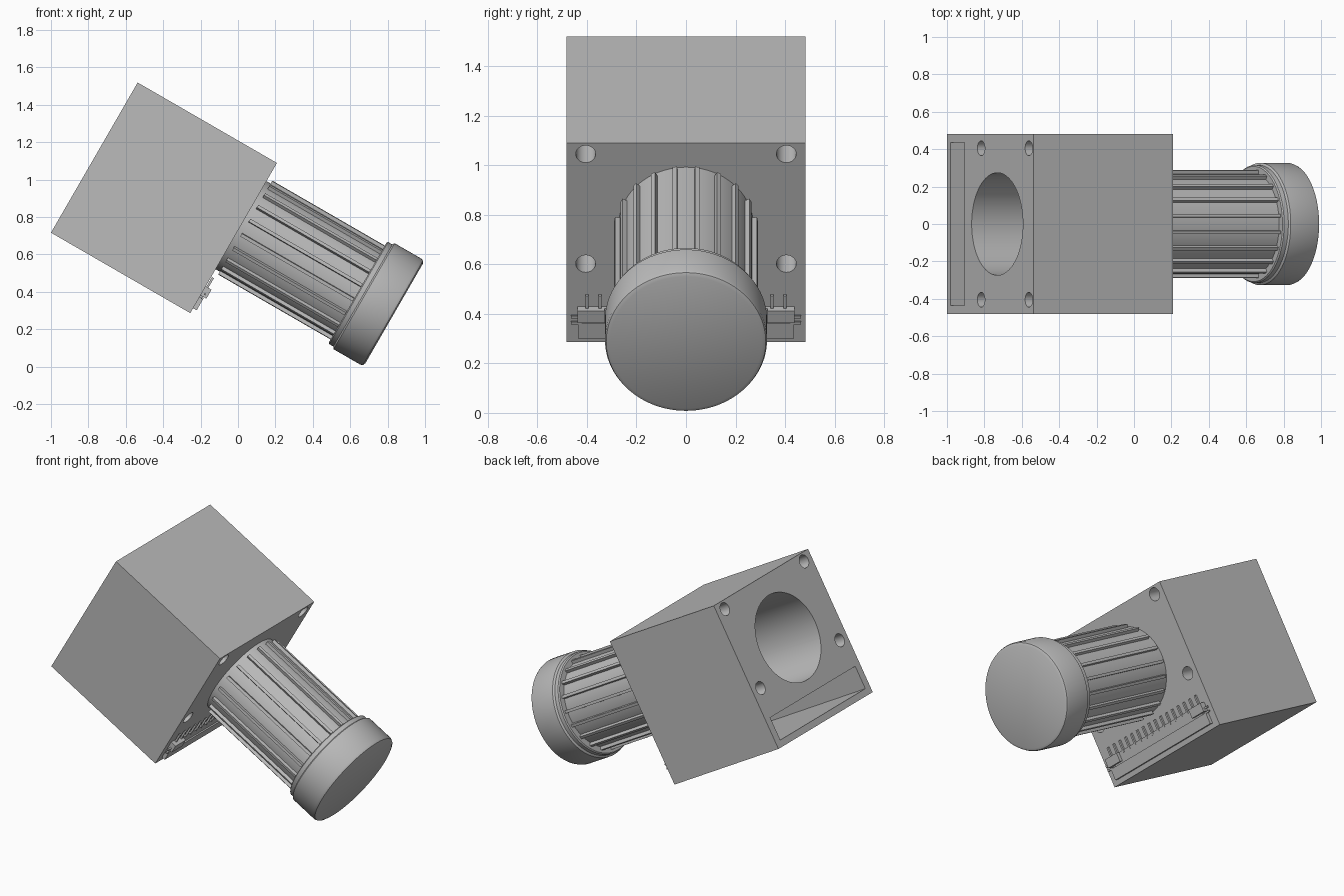
import bpy, bmesh
from math import radians, pi
from mathutils import Matrix, Vector

if "Cube" in bpy.data.objects:
    bpy.data.objects.remove(bpy.data.objects["Cube"])

grey = bpy.data.materials.new("light grey metal")
grey.use_nodes = True
COLOUR = (0.5, 0.5, 0.5, 1)
grey.diffuse_color = COLOUR
grey.node_tree.nodes["Principled BSDF"].inputs["Base Color"].default_value = COLOUR

# Local frame: x along the motor axis, z across it; the whole unit is tilted
TILT = Matrix.Translation((-1, 0, 0.716)) @ Matrix.Rotation(radians(30), 4, 'Y')
L, H, W = 0.86, 0.927, 0.482      # housing length, height, half width
AXIS = 0.543                      # height of motor axis in the housing


def finish(name, bm, smooth=False):
    bmesh.ops.recalc_face_normals(bm, faces=bm.faces)
    mesh = bpy.data.meshes.new(name)
    bm.to_mesh(mesh)
    bm.free()
    mesh.materials.append(grey)
    ob = bpy.data.objects.new(name, mesh)
    ob.matrix_world = TILT
    bpy.context.collection.objects.link(ob)
    if smooth:
        shade(ob)
    return ob


def select(ob):
    bpy.ops.object.select_all(action='DESELECT')
    bpy.context.view_layer.objects.active = ob
    ob.select_set(True)


def shade(ob):
    select(ob)
    bpy.ops.object.shade_smooth_by_angle(angle=radians(30))


def box(bm, lo, hi, turn=Matrix()):
    lo, hi = Vector(lo), Vector(hi)
    m = turn @ Matrix.Translation((lo + hi) / 2) @ Matrix.Diagonal((*(hi - lo), 1))
    bmesh.ops.create_cube(bm, size=1, matrix=m)


def rod(bm, x0, x1, y, z, r, n=32):
    m = Matrix.Translation(((x0 + x1) / 2, y, z)) @ Matrix.Rotation(pi / 2, 4, 'Y')
    bmesh.ops.create_cone(bm, cap_ends=True, segments=n, radius1=r, radius2=r,
                          depth=x1 - x0, matrix=m)


def lathe(bm, profile, n=96):
    verts = [bm.verts.new((x, 0, AXIS + r)) for x, r in profile]
    edges = [bm.edges.new(p) for p in zip(verts, verts[1:])]
    bmesh.ops.spin(bm, geom=verts + edges, cent=(0, 0, AXIS), axis=(1, 0, 0),
                   angle=2 * pi, steps=n, use_merge=True)
    bmesh.ops.remove_doubles(bm, verts=bm.verts, dist=1e-5)


# Housing with intake bore, mounting holes and connector slot
bm = bmesh.new()
box(bm, (0, -W, 0), (L, W, H))
housing = finish("housing", bm)

bm = bmesh.new()
rod(bm, -0.1, 0.8, 0, AXIS - 0.005, 0.274, 96)
for y in (-0.405, 0.405):
    for z in (0.365, 0.876):
        rod(bm, -0.1, L + 0.1, y, z, 0.04)
box(bm, (-0.1, -0.435, 0.04), (0.83, 0.435, 0.185))
cutter = finish("housing_cutter", bm)
cutter.hide_render = True

cut = housing.modifiers.new("openings", 'BOOLEAN')
cut.object = cutter
cut.solver = 'EXACT'
select(housing)
bpy.ops.object.modifier_apply(modifier=cut.name)
bpy.data.objects.remove(cutter)
shade(housing)

# Motor barrel
bm = bmesh.new()
lathe(bm, [(L - 0.01, 0), (L - 0.01, 0.272), (1.6, 0.272), (1.6, 0)])
finish("motor_barrel", bm, True)

# Cooling fins around the barrel
bm = bmesh.new()
for i in range(20):
    turn = (Matrix.Translation((0, 0, AXIS))
            @ Matrix.Rotation(radians(9 + 18 * i), 4, 'X'))
    box(bm, (0.886, -0.009, 0.26), (1.6, 0.009, 0.292), turn)
finish("cooling_fins", bm)

# End cap with a stepped collar and rounded rims
bm = bmesh.new()
lathe(bm, [(1.58, 0), (1.58, 0.308), (1.586, 0.315), (1.612, 0.315),
           (1.614, 0.32), (1.62, 0.327), (1.785, 0.327), (1.798, 0.322),
           (1.805, 0.307), (1.805, 0)])
finish("end_cap", bm, True)

# Connector board, end blocks and pins below the motor
bm = bmesh.new()
box(bm, (L - 0.01, -0.435, 0.03), (L + 0.022, 0.435, 0.1))
box(bm, (L - 0.01, -0.4, 0.1), (L + 0.014, 0.4, 0.165))
finish("connector_board", bm)

bm = bmesh.new()
for s in (-1, 1):
    box(bm, (L, min(s * 0.33, s * 0.437), 0.11), (L + 0.036, max(s * 0.33, s * 0.437), 0.165))
    for z in (0.095, 0.122):
        box(bm, (L + 0.012, min(s * 0.42, s * 0.464), z), (L + 0.022, max(s * 0.42, s * 0.464), z + 0.011))
finish("connector_end_blocks", bm)

bm = bmesh.new()
for i in range(16):
    y = -0.4 + i * 0.8 / 15
    box(bm, (L + 0.004, y - 0.006, 0.15), (L + 0.016, y + 0.006, 0.225))
finish("connector_pins", bm)
